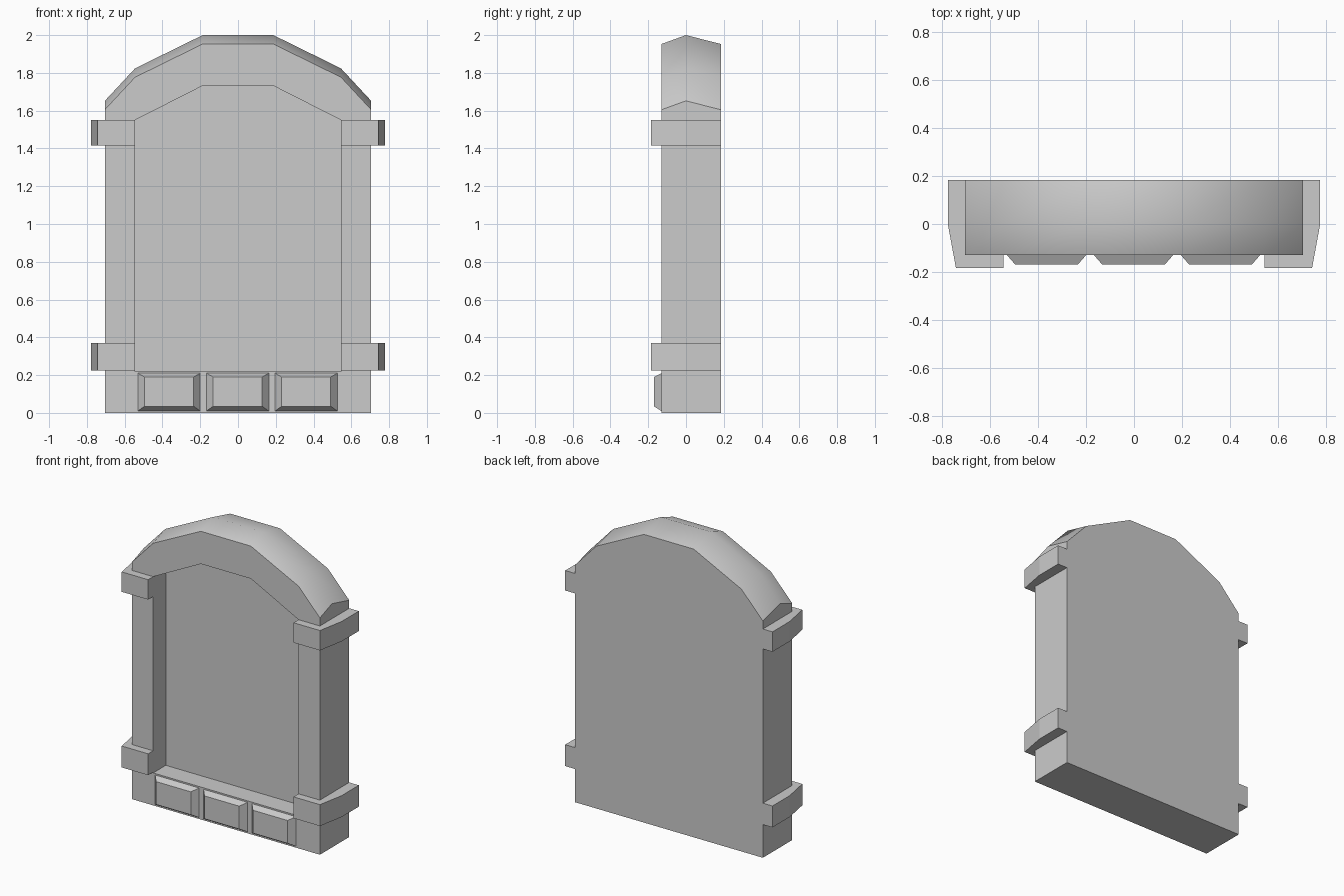
import bpy, bmesh, math

if "Cube" in bpy.data.objects:
    bpy.data.objects.remove(bpy.data.objects["Cube"])

FRONT, BACK = -0.13, 0.184


def mirrored(half):
    """Close a half outline (x > 0, bottom to top) with its mirror image."""
    return half + [(-x, z) for x, z in reversed(half)]


def loft(name, rings):
    """Skin equal-length rings of 3D points and cap both ends."""
    bm = bmesh.new()
    loops = [[bm.verts.new(p) for p in ring] for ring in rings]
    n = len(loops[0])
    for a, b in zip(loops, loops[1:]):
        for i in range(n):
            j = (i + 1) % n
            bm.faces.new((a[i], a[j], b[j], b[i]))
    bm.faces.new(loops[0])
    bm.faces.new(loops[-1])
    bmesh.ops.recalc_face_normals(bm, faces=bm.faces)
    mesh = bpy.data.meshes.new(name)
    bm.to_mesh(mesh)
    bm.free()
    obj = bpy.data.objects.new(name, mesh)
    bpy.context.collection.objects.link(obj)
    return obj


# Arched slab: ridged top along y = 0, recessed panel in the front
outer = mirrored([(0.705, 0), (0.705, 1.605), (0.545, 1.777), (0.187, 1.953)])
inner = mirrored([(0.545, 0.22), (0.545, 1.40), (0.545, 1.55), (0.187, 1.732)])


def ring(outline, y, lift=0):
    return [(x, y, z + (lift if z > 1 else 0)) for x, z in outline]


body = loft("arched_body", [
    ring(outer, BACK), ring(outer, 0, 0.047), ring(outer, FRONT),
    ring(inner, FRONT), ring(inner, 0.005)])
bpy.context.view_layer.objects.active = body
body.select_set(True)
bpy.ops.object.shade_smooth_by_angle(angle=math.radians(40))

# Corner bands wrapping the pillars, L-shaped in plan
plan = [(0.545, FRONT), (0.545, -0.184), (0.743, -0.184), (0.777, 0),
        (0.777, BACK), (0.705, BACK), (0.705, FRONT)]
for level, z0, z1 in (("lower", 0.225, 0.37), ("upper", 1.415, 1.55)):
    for side, s in (("right", 1), ("left", -1)):
        loft(f"{level}_band_{side}",
             [[(s * x, y, z) for x, y in plan] for z in (z0, z1)])

# Three chamfered blocks on the base
for i, cx in enumerate((-0.365, -0.002, 0.361)):
    def rect(half, z0, z1, y):
        return [(cx - half, y, z0), (cx + half, y, z0),
                (cx + half, y, z1), (cx - half, y, z1)]
    loft(f"base_block_{i + 1}", [rect(0.165, 0.01, 0.21, FRONT),
                                 rect(0.13, 0.035, 0.19, -0.17)])
